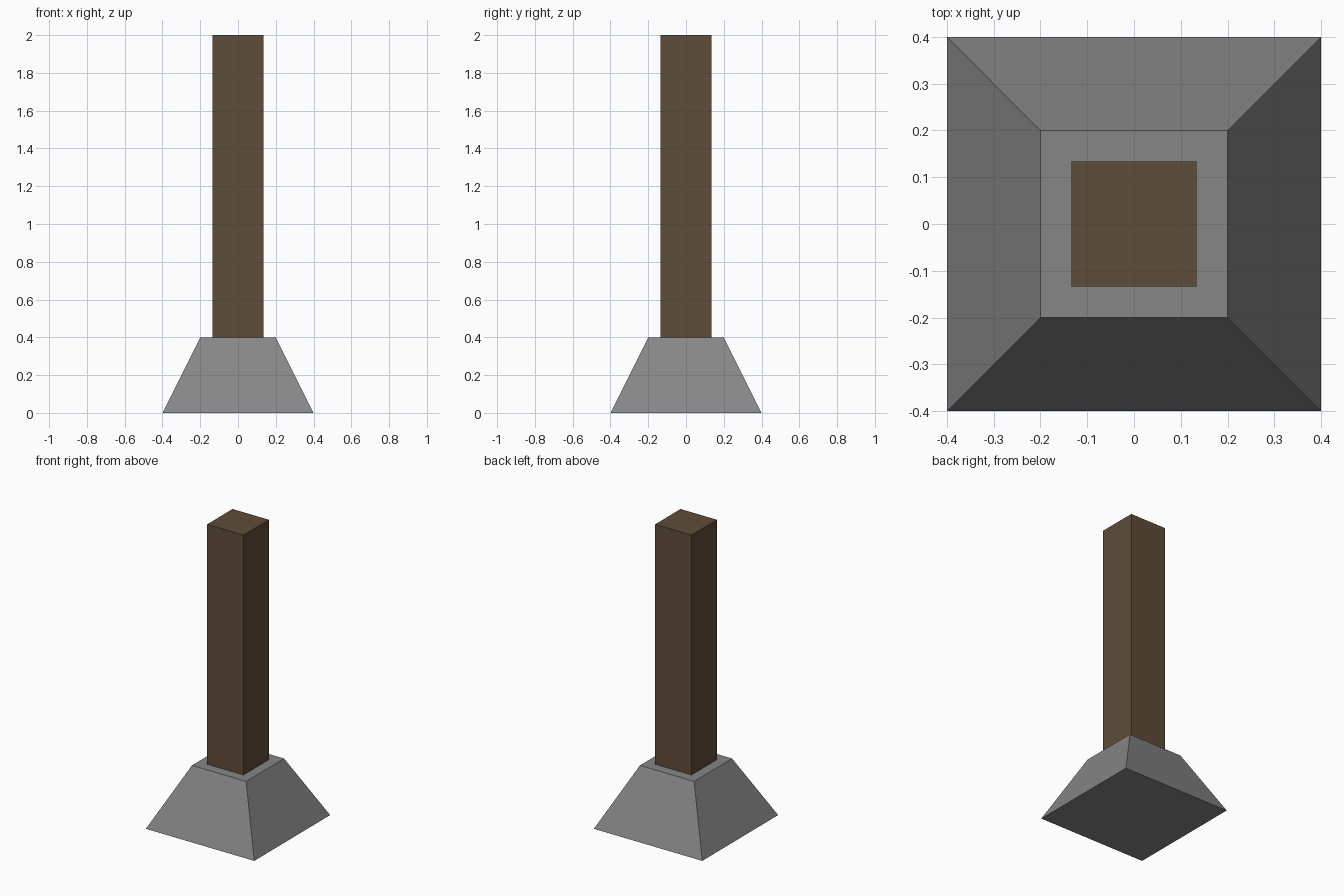
import bpy
import bmesh

if "Cube" in bpy.data.objects:
    bpy.data.objects.remove(bpy.data.objects["Cube"])


def tapered_block(name, bottom, top, z0, z1, color):
    """Square block with half-widths bottom and top between heights z0 and z1."""
    bm = bmesh.new()
    bmesh.ops.create_cube(bm, size=2)
    for v in bm.verts:
        half, z = (top, z1) if v.co.z > 0 else (bottom, z0)
        v.co = (v.co.x * half, v.co.y * half, z)
    mesh = bpy.data.meshes.new(name)
    bm.to_mesh(mesh)
    bm.free()
    mat = bpy.data.materials.new(name + "_material")
    mat.diffuse_color = color
    mat.use_nodes = True
    mat.node_tree.nodes["Principled BSDF"].inputs["Base Color"].default_value = mat.diffuse_color
    mesh.materials.append(mat)
    obj = bpy.data.objects.new(name, mesh)
    bpy.context.collection.objects.link(obj)
    return obj


# Dark stone footing, tapering upward
tapered_block("stone_base", 0.4, 0.2, 0.0, 0.4, (0.24, 0.24, 0.24, 1))

# Square wooden post standing on the footing
tapered_block("wooden_post", 0.134, 0.134, 0.4, 2.0, (0.112, 0.074, 0.041, 1))
